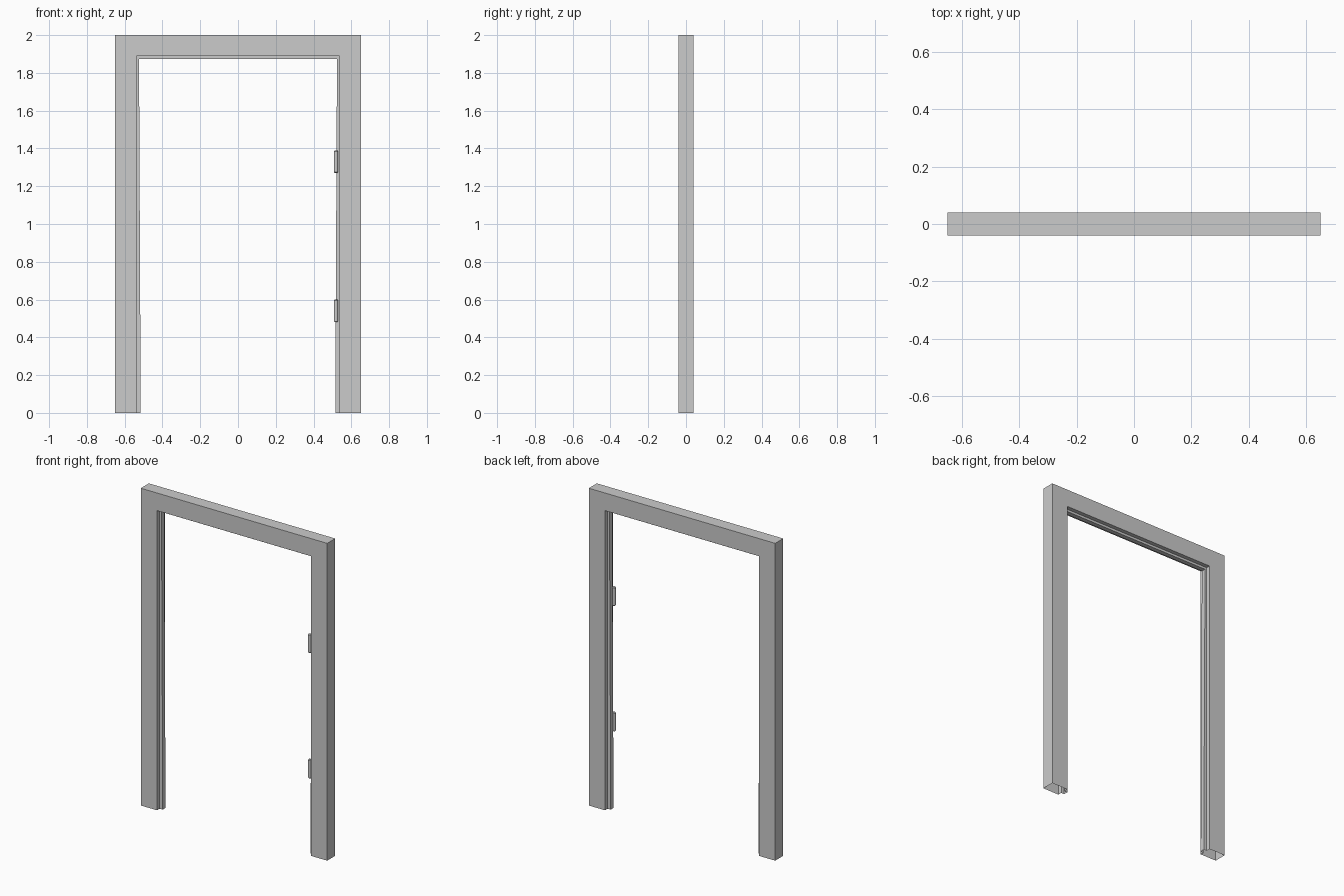
import bpy, bmesh
from mathutils import Matrix

if "Cube" in bpy.data.objects:
    bpy.data.objects.remove(bpy.data.objects["Cube"])

# Frame shell: stepped section swept along left leg, head, right leg (open at the floor)
DEPTH, RIB = 0.04, 0.014
OUTER = (0.65, 0.65, 2.0)       # x at floor, x at head, z at head
REBATE = (0.537, 0.537, 1.889)
STOP = (0.515, 0.524, 1.874)    # the stop leans slightly inward towards the floor
section = [(OUTER, -DEPTH), (REBATE, -DEPTH), (REBATE, -RIB), (STOP, -RIB),
           (STOP, RIB), (REBATE, RIB), (REBATE, DEPTH), (OUTER, DEPTH)]

bm = bmesh.new()
stations = []
for side, at_top in ((-1, False), (-1, True), (1, True), (1, False)):
    stations.append([bm.verts.new((side * (e[1] if at_top else e[0]), y,
                                   e[2] if at_top else 0)) for e, y in section])
n = len(section)
for a, b in zip(stations, stations[1:]):
    for i in range(n):
        j = (i + 1) % n
        bm.faces.new((a[i], a[j], b[j], b[i]))
bmesh.ops.recalc_face_normals(bm, faces=bm.faces)
mesh = bpy.data.meshes.new("door_frame")
bm.to_mesh(mesh)
bm.free()
bpy.context.collection.objects.link(bpy.data.objects.new("door_frame", mesh))


# Hinge knuckles with chamfered ends, sitting in the front rebate of the right leg
def hinge(name, z):
    bm = bmesh.new()
    bmesh.ops.create_cone(bm, cap_ends=True, segments=12, radius1=0.011,
                          radius2=0.011, depth=0.12,
                          matrix=Matrix.Translation((0.519, -0.025, z)))
    rims = [e for e in bm.edges if any(len(f.verts) > 4 for f in e.link_faces)]
    bmesh.ops.bevel(bm, geom=rims, offset=0.005, segments=1, affect='EDGES')
    mesh = bpy.data.meshes.new(name)
    bm.to_mesh(mesh)
    bm.free()
    obj = bpy.data.objects.new(name, mesh)
    bpy.context.collection.objects.link(obj)
    bpy.context.view_layer.objects.active = obj
    obj.select_set(True)
    bpy.ops.object.shade_smooth_by_angle(angle=0.6)
    obj.select_set(False)


hinge("lower_hinge", 0.54)
hinge("upper_hinge", 1.33)
